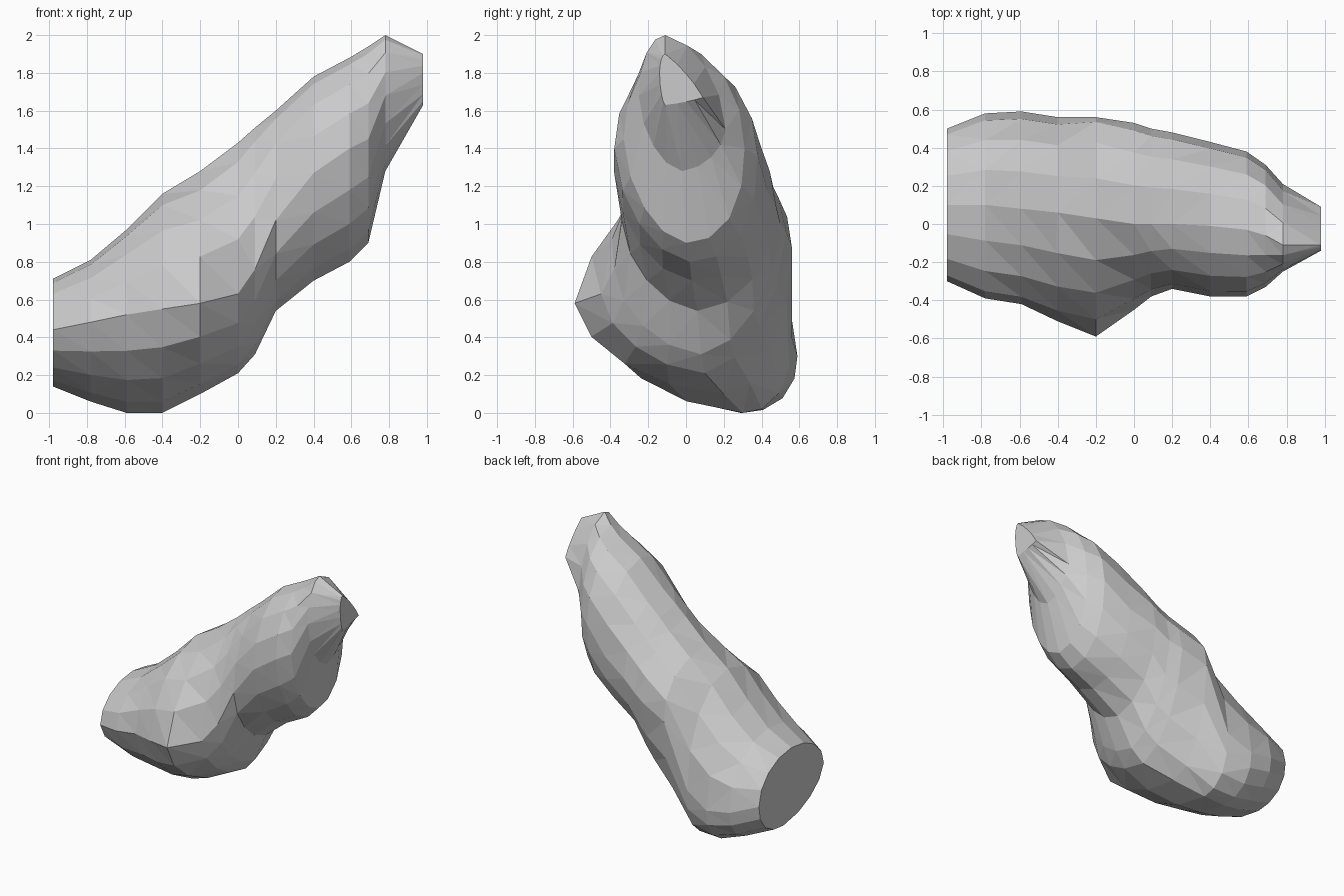
import bpy, bmesh
from math import cos, sin, tau

if "Cube" in bpy.data.objects:
    bpy.data.objects.remove(bpy.data.objects["Cube"])

SIDES = 16

# Cross-sections along x:
# x, top (y, z), bottom (y, z), front-most (y, z), back-most (y, z)
SECTIONS = [
    (-0.98, (0.10, 0.71), (0.20, 0.14), (-0.30, 0.44), (0.50, 0.40)),
    (-0.78, (0.10, 0.81), (0.24, 0.06), (-0.39, 0.48), (0.58, 0.33)),
    (-0.59, (0.08, 0.97), (0.29, 0.00), (-0.42, 0.52), (0.59, 0.30)),
    (-0.40, (0.06, 1.16), (0.30, 0.00), (-0.51, 0.55), (0.56, 0.40)),
    (-0.20, (0.03, 1.28), (0.20, 0.10), (-0.59, 0.58), (0.56, 0.88)),
    (0.00, (0.00, 1.43), (0.10, 0.21), (-0.45, 0.63), (0.53, 0.96)),
    (0.09, (0.00, 1.51), (0.08, 0.31), (-0.38, 0.76), (0.50, 1.00)),
    (0.20, (0.00, 1.60), (0.06, 0.54), (-0.34, 1.02), (0.48, 1.08)),
    (0.40, (-0.01, 1.78), (0.03, 0.70), (-0.38, 1.27), (0.43, 1.18)),
    (0.59, (-0.03, 1.88), (0.02, 0.80), (-0.38, 1.40), (0.38, 1.36)),
    (0.69, (-0.06, 1.94), (0.00, 0.90), (-0.33, 1.45), (0.31, 1.40)),
    (0.78, (-0.11, 2.00), (-0.02, 1.28), (-0.25, 1.68), (0.21, 1.50)),
    (0.98, (-0.11, 1.90), (-0.11, 1.63), (-0.14, 1.80), (0.09, 1.67)),
]

# Roundness of the quarters: 1 is a straight chamfer, 2 an ellipse, more is boxy
ROUNDNESS = {"front_up": 2.0, "front_low": 1.7, "back_up": 2.0, "back_low": 2.3}
LOCAL = {  # shoulder on the front, bump on the back, angular tip
    -0.40: {"front_up": 1.8},
    -0.20: {"front_up": 1.5, "back_up": 2.4, "back_low": 2.0},
    0.00: {"front_up": 1.6, "back_low": 1.7},
    0.09: {"front_up": 1.8, "back_low": 1.7},
    0.20: {"back_low": 1.9},
    0.78: {"back_up": 1.7, "back_low": 1.7},
    0.98: {"back_up": 1.15, "back_low": 1.2},
}


def ring(bm, x, top, bottom, front, back):
    """Closed loop of four blended quarter-curves through the extreme points."""
    round_x = {**ROUNDNESS, **LOCAL.get(x, {})}
    verts = []
    for i in range(SIDES):
        c, s = cos(tau * i / SIDES), sin(tau * i / SIDES)
        side = back if c > 0 else front
        cap = top if s > 0 else bottom
        n = round_x[("back" if c > 0 else "front") + ("_up" if s > 0 else "_low")]
        k = (abs(c) ** n + abs(s) ** n) ** (-1 / n)
        c, s = abs(c) * k, abs(s) * k
        y = cap[0] + (side[0] - cap[0]) * c
        z = side[1] + (cap[1] - side[1]) * s
        verts.append(bm.verts.new((x, y, z)))
    return verts


# Lumpy leaning body with flat cut ends
bm = bmesh.new()
rings = [ring(bm, *s) for s in SECTIONS]
walls = []
for a, b in zip(rings, rings[1:]):
    for i in range(SIDES):
        j = (i + 1) % SIDES
        walls.append(bm.faces.new((a[i], a[j], b[j], b[i])))
bmesh.ops.triangulate(bm, faces=walls)
bm.faces.new(rings[0])
bm.faces.new(rings[-1])
bmesh.ops.recalc_face_normals(bm, faces=bm.faces)

mesh = bpy.data.meshes.new("leaning_rock")
bm.to_mesh(mesh)
bm.free()
rock = bpy.data.objects.new("leaning_rock", mesh)
bpy.context.collection.objects.link(rock)
